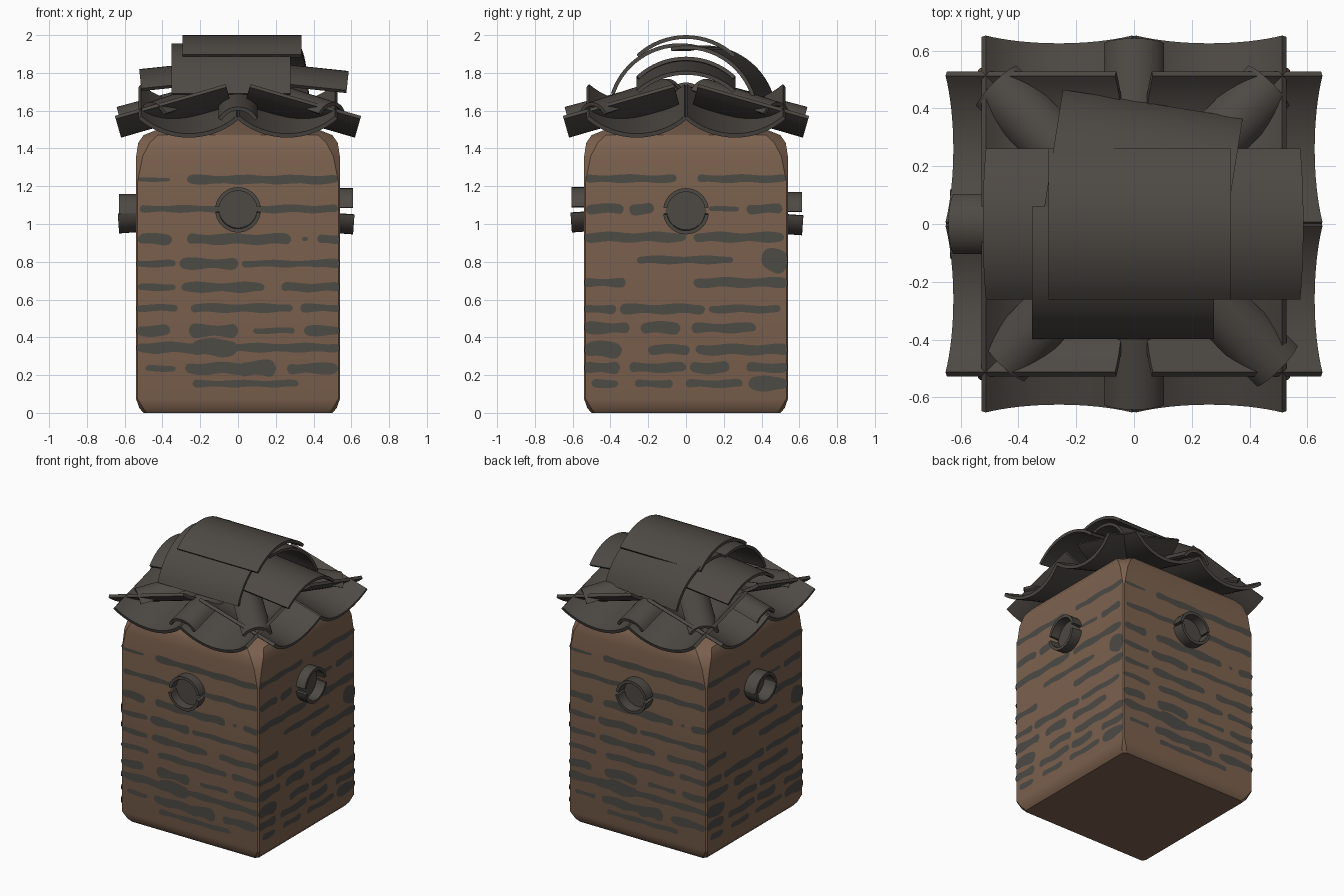
import bpy, bmesh, math, random
from mathutils import Matrix, Vector

if "Cube" in bpy.data.objects:
    bpy.data.objects.remove(bpy.data.objects["Cube"])

random.seed(4)


def material(name, rgb):
    m = bpy.data.materials.new(name)
    m.diffuse_color = (*rgb, 1)
    m.use_nodes = True
    m.node_tree.nodes["Principled BSDF"].inputs["Base Color"].default_value = m.diffuse_color
    return m


CLAY = material("brown clay", (0.205, 0.122, 0.078))
TILE = material("dark roof tile", (0.075, 0.066, 0.057))
SOOT = material("dark brick marks", (0.075, 0.069, 0.060))


def finish(bm, name, mat, matrix=Matrix(), smooth=True, normals=True):
    if normals:
        bmesh.ops.recalc_face_normals(bm, faces=bm.faces[:])
    me = bpy.data.meshes.new(name)
    bm.to_mesh(me)
    bm.free()
    me.materials.append(mat)
    ob = bpy.data.objects.new(name, me)
    bpy.context.collection.objects.link(ob)
    ob.matrix_world = matrix
    if smooth:
        bpy.ops.object.select_all(action='DESELECT')
        ob.select_set(True)
        bpy.context.view_layer.objects.active = ob
        bpy.ops.object.shade_smooth_by_angle(angle=math.radians(32))
    return ob


def rot(deg, axis):
    return Matrix.Rotation(math.radians(deg), 4, axis)


# Curved tile: its outer end's middle sits at pos, it runs inward along -x
def tile(name, pos, az=0, pitch=0, roll=0, length=0.63, chord=0.51, sag=0.1,
         thick=0.02, trough=False, segs=16):
    bm = bmesh.new()
    r = (chord * chord / 4 + sag * sag) / (2 * sag)
    half = math.acos(max(-1, 1 - sag / r))
    sign = -1 if trough else 1
    ends = []
    for x in (0, -length):
        loop = []
        for rad, order in ((r + thick / 2, 1), (r - thick / 2, -1)):
            for i in range(segs + 1)[::order]:
                a = half * (2 * i / segs - 1)
                loop.append(bm.verts.new((x, rad * math.sin(a), sign * (rad * math.cos(a) - r))))
        ends.append(loop)
    n = len(ends[0])
    for i in range(n):
        j = (i + 1) % n
        bm.faces.new((ends[0][i], ends[0][j], ends[1][j], ends[1][i]))
    for loop in ends:
        for i in range(segs):
            bm.faces.new((loop[i], loop[i + 1], loop[n - 2 - i], loop[n - 1 - i]))
    mx = Matrix.Translation(pos) @ rot(az, 'Z') @ rot(pitch, 'Y') @ rot(roll, 'X')
    return finish(bm, name, TILE, mx)


def around(az, r, side, z):
    return rot(az, 'Z') @ Vector((r, side, z))


# Body: square tower with corners widening near the top and a low peak
bm = bmesh.new()
rings = []
for z, h, c in ((0, .50, .02), (.025, .522, .02), (.075, .54, .008), (1.22, .54, .008),
                (1.36, .539, .035), (1.43, .528, .06), (1.47, .50, .075), (1.63, .10, .02)):
    k = h - c
    pts = [(h, -k), (h, k), (k, h), (-k, h), (-h, k), (-h, -k), (-k, -h), (k, -h)]
    rings.append([bm.verts.new((x, y, z)) for x, y in pts])
for a, b in zip(rings, rings[1:]):
    for i in range(8):
        j = (i + 1) % 8
        bm.faces.new((a[i], a[j], b[j], b[i]))
bm.faces.new(rings[0][::-1])
bm.faces.new(rings[-1])
finish(bm, "tower_body", CLAY)

# Painted brick marks: per row, height z then (start, end, thickness) runs
FRONT = {
    1.235: [(-.53, -.36, .02), (-.27, .53, .045)],
    1.08: [(-.52, -.1, .035), (.1, .53, .04)],
    .92: [(-.53, -.35, .055), (-.27, .28, .055), (.34, .37, .02), (.42, .538, .05)],
    .79: [(-.538, -.33, .035), (-.31, 0, .055), (.02, .43, .035), (.4, .538, .045)],
    .665: [(-.53, -.33, .035), (-.3, .14, .05), (.23, .538, .045)],
    .555: [(-.538, -.32, .035), (-.25, .29, .045), (.33, .538, .04)],
    .435: [(-.538, -.36, .055), (-.26, 0, .065), (.08, .3, .03), (.35, .538, .05)],
    .345: [(-.538, -.18, .055), (-.25, 0, .085), (-.03, .538, .045)],
    .235: [(-.49, -.33, .03), (-.28, .04, .06), (0, .2, .08), (.26, .53, .055)],
    .155: [(-.24, .32, .035)],
}
RIGHT = {
    1.24: [(-.53, -.05, .04), (.06, .53, .04)],
    1.08: [(-.53, -.33, .05), (-.3, -.17, .06), (.12, .28, .025), (.32, .51, .05)],
    .93: [(-.538, 0, .05), (.04, .52, .05)],
    .81: [(-.26, .25, .04), (.4, .538, .15)],
    .69: [(-.538, -.32, .045), (.04, .538, .05)],
    .55: [(-.538, -.37, .045), (-.35, .1, .05), (.12, .5, .04)],
    .45: [(-.538, -.3, .06), (-.24, -.03, .06), (.03, .37, .05)],
    .335: [(-.538, -.34, .08), (-.2, .02, .05), (.05, .538, .055)],
    .24: [(-.538, -.35, .06), (-.3, 0, .05), (.02, .23, .06), (.32, .538, .05)],
    .155: [(-.5, -.36, .04), (-.27, -.07, .04), (0, .3, .04), (.33, .538, .07)],
}


def marks(name, rows, az):
    bm = bmesh.new()
    for z, runs in rows.items():
        for a, b, h in runs:
            n, ph = 18, random.uniform(0, 6)
            top, low = [], []
            for i in range(n + 1):
                t = i / n
                x = a + (b - a) * (0.5 - 0.5 * math.cos(math.pi * t))
                d = min(x - a, b - x) / (h / 2)
                e = h / 2 * math.sqrt(max(0.02, 1 - max(0, 1 - d) ** 2))
                top.append((x, z + e * (1 + .2 * math.sin(25 * x + ph))))
                low.append((x, z - e * (1 + .2 * math.sin(31 * x + 2 * ph))))
            bt = [bm.verts.new((.543, x, y)) for x, y in top]
            bl = [bm.verts.new((.543, x, y)) for x, y in low]
            for i in range(n):
                bm.faces.new((bl[i], bl[i + 1], bt[i + 1], bt[i]))
    finish(bm, name, SOOT, rot(az, 'Z'), smooth=False, normals=False)


SIDES = (("front", -90), ("right", 0), ("back", 90), ("left", 180))
# Height of upper and lower window tile, and how far they stand out
WINDOW = {"front": (1.195, .955, .605), "right": (1.19, .945, .61),
          "back": (1.17, .94, .615), "left": (1.16, .95, .63)}

for side, az in SIDES:
    marks(side + "_brick_marks", FRONT if az in (-90, 90) else RIGHT, az)

    # Round window: two half pipes around a dark opening
    top, low, out = WINDOW[side]
    tile(side + "_window_arch", around(az, out, 0, top - .01), az, 0, 0, .12, .22, .095)
    tile(side + "_window_sill", around(az, out, 0, low + .01), az, 4, 0, .12, .22, .095, trough=True)
    bm = bmesh.new()
    bmesh.ops.create_circle(bm, cap_ends=True, segments=32, radius=.108)
    finish(bm, side + "_window_opening", TILE,
           rot(az, 'Z') @ Matrix.Translation((.546, 0, (top + low) / 2)) @ rot(90, 'Y'),
           smooth=False, normals=False)

    # Eaves: two trough tiles with a narrow cover over their seam
    for s in (-.26, .26):
        tile(side + "_eave_tile", around(az, .622, s, 1.468), az, 16, 0, .61, .52, .1, .022, True)
    if side != "right":
        tile(side + "_seam_cover", around(az, .64, 0, 1.61), az, 15, 0, .5, .19, .06)

# Diagonal covers over the roof corners
for x, y in ((.475, .487), (.505, -.5), (-.485, .487), (-.46, -.485)):
    tile("corner_cover", (x, y, 1.635), math.degrees(math.atan2(y, x)), 13, 0, .55, .18, .055)

# Ridge pile: two end tiles, two leaning tiles and the cap tile
tile("ridge_right_tile", (.585, 0, 1.80), 0, 6)
tile("ridge_left_tile", (-.522, 0, 1.81), 180, 6)
tile("ridge_front_tile", (.277, -.213, 1.90), 0, 0, 29)
tile("ridge_back_tile", (.348, .188, 1.885), -9, 0, -30)
tile("ridge_cap_tile", (.335, 0, 1.99))
